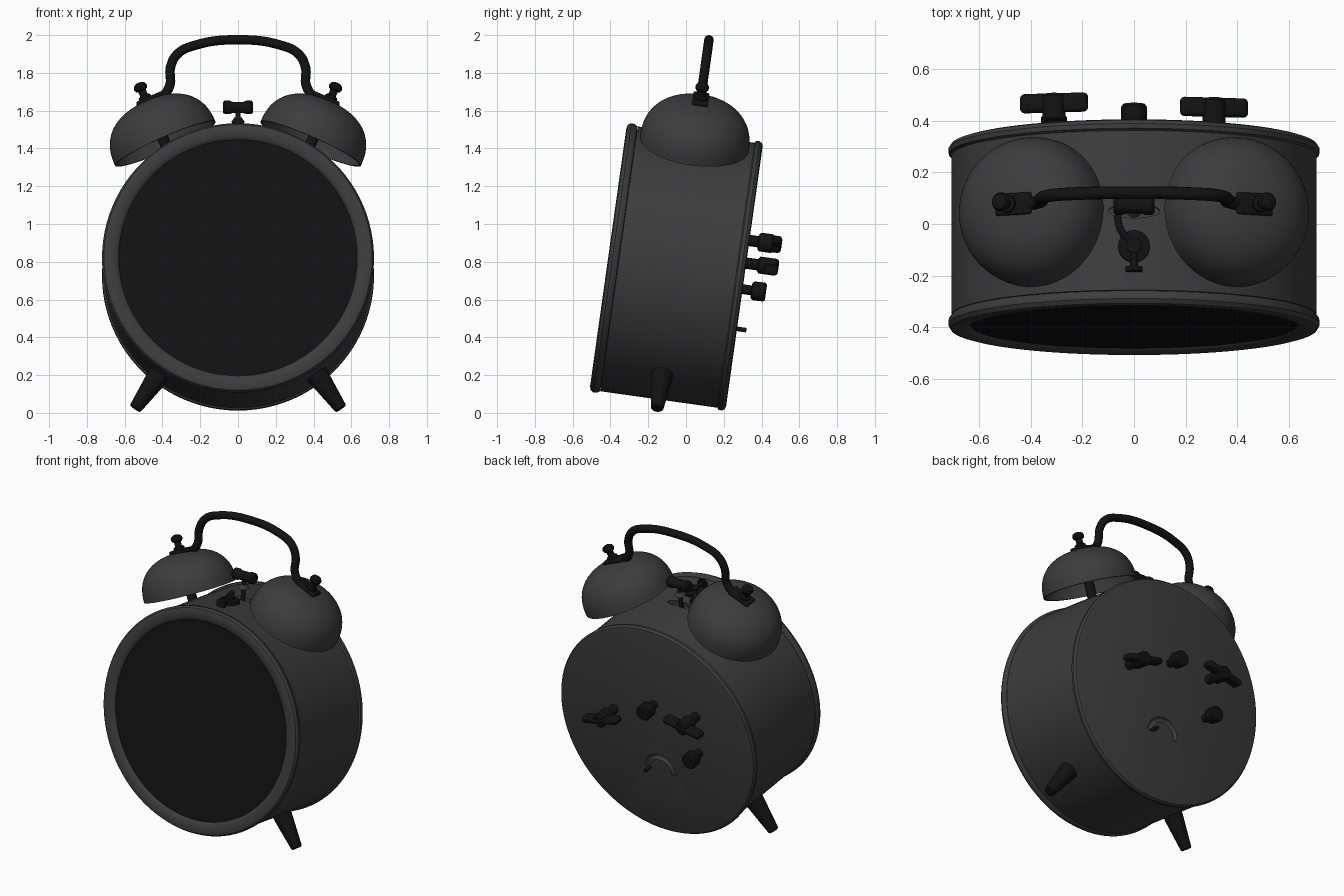
import bpy, bmesh, math
from mathutils import Matrix, Vector

cube = bpy.data.objects.get("Cube")
if cube:
    bpy.data.objects.remove(cube)

# The whole clock leans back: local y is the drum axis, local z is up the dial
FRAME = Matrix.Translation((0, -0.0475, 0.7725)) @ Matrix.Rotation(math.radians(-8), 4, 'X')


def material(name, value):
    m = bpy.data.materials.new(name)
    m.use_nodes = True
    col = (value, value, value, 1)
    m.diffuse_color = col
    m.node_tree.nodes["Principled BSDF"].inputs["Base Color"].default_value = col
    return m


GREY = material("charcoal_grey", 0.046)
BLACK = material("black", 0.006)


def up(z):
    """Local height of a point that stands at world height z on the middle plane."""
    return (z - 0.7725) / 0.99


def smooth(ob, angle=35):
    bpy.ops.object.select_all(action='DESELECT')
    ob.select_set(True)
    bpy.context.view_layer.objects.active = ob
    bpy.ops.object.shade_smooth_by_angle(angle=math.radians(angle))


def finish(name, bm, mat, matrix):
    bmesh.ops.recalc_face_normals(bm, faces=bm.faces)
    me = bpy.data.meshes.new(name)
    bm.to_mesh(me)
    bm.free()
    me.materials.append(mat)
    ob = bpy.data.objects.new(name, me)
    bpy.context.collection.objects.link(ob)
    ob.matrix_world = FRAME @ matrix
    smooth(ob)
    return ob


def place(pos, axis):
    return Matrix.Translation(pos) @ Vector(axis).to_track_quat('Z', 'Y').to_matrix().to_4x4()


def lathe(name, profile, mat, pos=(0, 0, 0), axis=(0, 1, 0), steps=32, closed=False):
    """Turn (radius, height) points about an axis."""
    bm = bmesh.new()
    vs = [bm.verts.new((r, 0, h)) for r, h in profile]
    es = [bm.edges.new(p) for p in zip(vs, vs[1:])]
    if closed:
        es.append(bm.edges.new((vs[-1], vs[0])))
    bmesh.ops.spin(bm, geom=vs + es, axis=(0, 0, 1), cent=(0, 0, 0),
                   angle=math.tau, steps=steps, use_duplicate=False)
    bmesh.ops.remove_doubles(bm, verts=bm.verts, dist=1e-5)
    return finish(name, bm, mat, place(pos, axis))


def cylinder(name, r1, r2, a, b, mat, steps=24):
    a, b = Vector(a), Vector(b)
    h = (b - a).length
    return lathe(name, [(0, 0), (r1, 0), (r2, h), (0, h)], mat, a, b - a, steps)


def box(name, size, mat, matrix, bevel):
    bm = bmesh.new()
    bmesh.ops.create_cube(bm, size=1, matrix=Matrix.Diagonal((*size, 1)))
    bmesh.ops.bevel(bm, geom=bm.edges[:], offset=bevel, segments=3, affect='EDGES', profile=0.5)
    return finish(name, bm, mat, matrix)


def tube(name, points, radius, mat):
    cu = bpy.data.curves.new(name, 'CURVE')
    cu.dimensions = '3D'
    cu.bevel_depth = radius
    cu.bevel_resolution = 4
    cu.use_fill_caps = True
    cu.resolution_u = 8
    sp = cu.splines.new('BEZIER')
    sp.bezier_points.add(len(points) - 1)
    for bp, p in zip(sp.bezier_points, points):
        bp.co = p
        bp.handle_left_type = bp.handle_right_type = 'AUTO'
    ob = bpy.data.objects.new(name, cu)
    bpy.context.collection.objects.link(ob)
    ob.matrix_world = FRAME
    bpy.ops.object.select_all(action='DESELECT')
    ob.select_set(True)
    bpy.context.view_layer.objects.active = ob
    bpy.ops.object.convert(target='MESH')
    ob = bpy.context.object
    ob.data.materials.clear()
    ob.data.materials.append(mat)
    smooth(ob)
    return ob


def cut(ob, cutter):
    bpy.context.view_layer.update()
    mod = ob.modifiers.new("cut", 'BOOLEAN')
    mod.operation, mod.solver, mod.object = 'DIFFERENCE', 'EXACT', cutter
    bpy.context.view_layer.objects.active = ob
    bpy.ops.object.modifier_apply(modifier=mod.name)
    bpy.data.objects.remove(cutter)
    smooth(ob)


# Drum with rolled back edge
body = lathe("drum_body", [(0, .36), (.695, .36), (.71, .355), (.72, .34), (.718, .322), (.708, .315),
                           (.708, -.31), (0, -.31)], GREY, steps=96)
# Hammer slot in the top and regulator slot in the back
slot = cylinder("slot_cutter", .1, .1, (0, 0, .68), (0, 0, .76), GREY)
slot.matrix_world = slot.matrix_world @ Matrix.Diagonal((1, .28, 1, 1))
if abs((slot.matrix_world.to_3x3() @ Vector((1, 0, 0))).x) < .05:
    slot.matrix_world = slot.matrix_world @ Matrix.Diagonal((.28, 1 / .28, 1, 1))
cut(body, slot)
arc = [(.1 * math.cos(t * math.pi / 6), .36, -.289 + .1 * math.sin(t * math.pi / 6)) for t in range(7)]
cut(body, tube("arc_cutter", arc, .017, GREY))
cylinder("regulator_lever", .012, .012, (.08, .34, -.28), (.08, .41, -.28), BLACK, 12)

# Front bezel and dial
lathe("front_bezel", [(.625, -.34), (.633, -.353), (.65, -.364), (.69, -.368), (.71, -.362), (.72, -.345),
                      (.718, -.325), (.708, -.312), (.625, -.305)], GREY, steps=96, closed=True)
lathe("dial", [(0, -.35), (.632, -.35), (.632, -.32), (0, -.32)], BLACK, steps=96)

# Bell shell profile: a squarish dome, outside then inside
N = 2.4


def dome(r, h):
    ts = [i / 20 * math.pi / 2 for i in range(21)]
    return [(r * max(math.cos(t), 0) ** (2 / N) if t < 1.57 else 0, h * math.sin(t) ** (2 / N)) for t in ts]


bell = dome(.291, .245) + dome(.278, .232)[::-1]

for side, s in (("left", 1), ("right", -1)):
    rim = Vector((s * .385, 0, up(1.425)))
    axis = Vector((s * .4, 0, .917)).normalized()
    along = Vector((-s * axis.z, 0, abs(axis.x)))
    apex = rim + axis * .245

    # Bell, its post, and the nut and finial on top
    lathe(side + "_bell", bell, GREY, rim, axis, 64, closed=True)
    cylinder(side + "_bell_post", .03, .03, rim - axis * .08, rim + axis * .24, BLACK)
    lathe(side + "_bell_finial", [(0, -.01), (.034, -.01), (.034, .03), (.021, .038), (.021, .062), (.033, .07),
                                  (.037, .085), (.03, .1), (.015, .108), (0, .108)], BLACK, apex, axis)
    # Flat handle tab on the bell
    rot = Matrix((along, (0, 1, 0), axis)).transposed().to_4x4()
    box(side + "_handle_tab", (.15, .085, .022), BLACK,
        Matrix.Translation(apex + along * .02 + axis * .006) @ rot, .008)

    # Tapered leg
    foot, hip = Vector((s * .545, 0, up(.022))), Vector((s * .4, 0, -.55))
    lathe(side + "_leg", [(0, 0), (.028, 0), (.034, .006), (.058, .21), (.058, .26), (0, .26)],
          BLACK, foot, hip - foot)

    # Winding key on the back
    k = Vector((s * .31, .36, .071 if s > 0 else .192))
    lathe(side + "_key_hub", [(0, -.02), (.03, -.02), (.03, .06), (.045, .07), (.045, .16), (.035, .17), (0, .17)],
          BLACK, k)
    box(side + "_key_wings", (.27, .075, .042), BLACK, Matrix.Translation(k + Vector((0, .135, 0)))
        @ Matrix.Rotation(s * math.radians(12), 4, 'Y'), .019)

# Carrying handle
half = [(.47, 1.648), (.405, 1.672), (.362, 1.73), (.357, 1.83), (.32, 1.9), (.23, 1.945)]
pts = [(-x, 0, up(z)) for x, z in half] + [(0, 0, up(1.975))] + [(x, 0, up(z)) for x, z in half[::-1]]
tube("carrying_handle", pts, .025, BLACK)

# Small setting knobs on the back
for name, x, z, h in (("time_knob", 0, .192, .13), ("alarm_knob", -.31, -.068, .125)):
    lathe(name, [(0, -.02), (.026, -.02), (.026, .045), (.043, .05), (.05, .06), (.05, h - .01), (.042, h), (0, h)],
          BLACK, (x, .36, z))

# Hammer between the bells
lathe("hammer_head", [(0, -.08), (.027, -.08), (.036, -.07), (.036, -.045), (.03, -.03), (.03, .03),
                      (.036, .045), (.036, .07), (.027, .08), (0, .08)], BLACK, (0, 0, up(1.617)), (1, 0, 0))
cylinder("hammer_stem", .014, .014, (0, 0, .67), (0, 0, up(1.61)), BLACK, 16)
cylinder("hammer_collar", .036, .018, (0, 0, up(1.54)), (0, 0, up(1.565)), GREY)

# Alarm stop on top, with its curved arm
lathe("stop_hub", [(0, -.03), (.04, -.03), (.04, .01), (.062, .012), (.062, .03), (.03, .036), (.03, .05), (0, .05)],
      BLACK, (0, -.141, .705), (0, 0, 1))
cylinder("stop_pin", .015, .015, (0, -.14, .73), (0, -.235, .73), BLACK, 16)
cylinder("stop_pin_tip", .033, .033, (0, -.222, .73), (0, -.24, .73), BLACK, 16)
tube("stop_arm", [(-.065, -.02, .735), (-.055, -.07, .735), (-.025, -.115, .732), (0, -.14, .73)], .014, BLACK)
